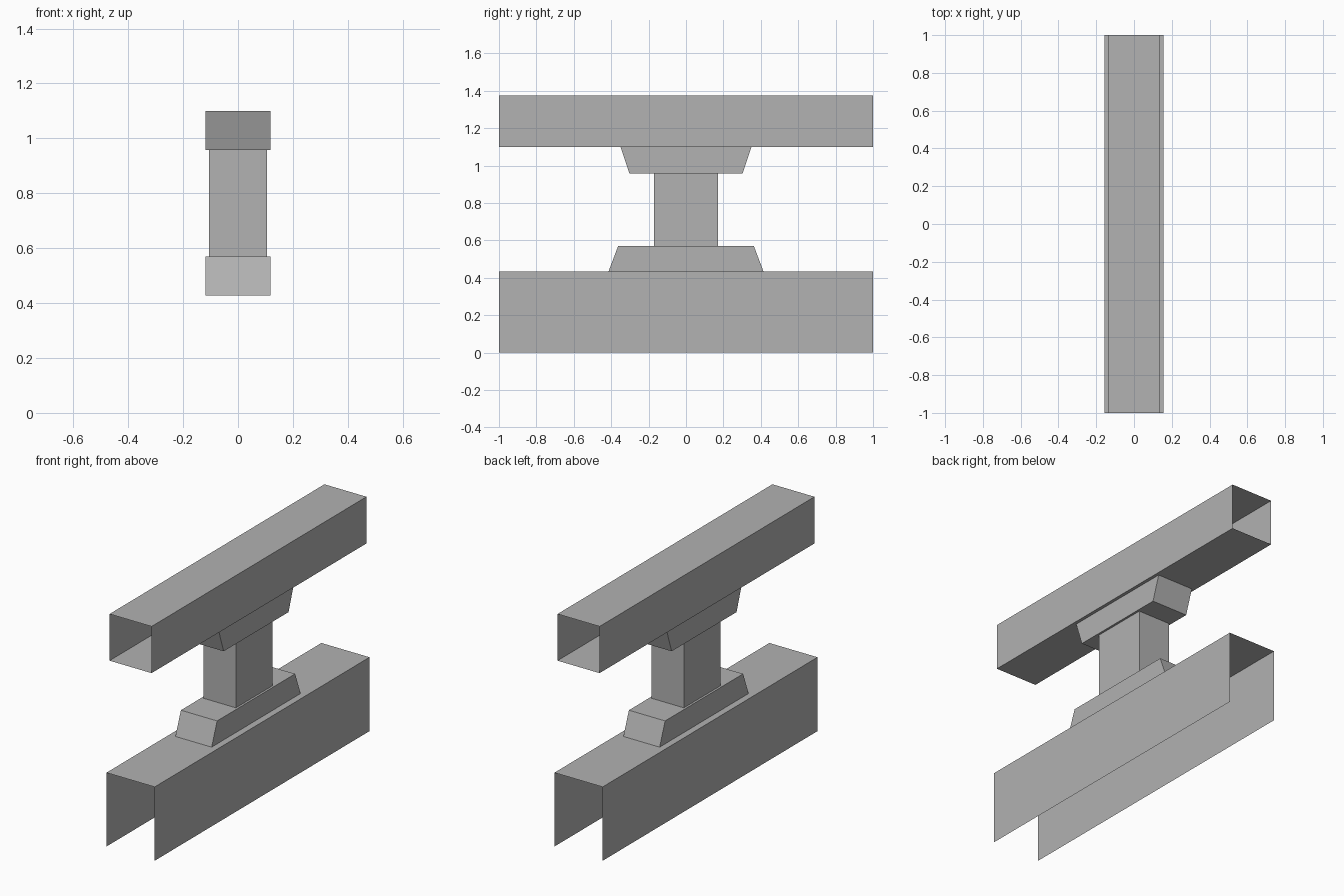
import bpy
import bmesh

cube = bpy.data.objects.get("Cube")
if cube:
    bpy.data.objects.remove(cube, do_unlink=True)

grey = bpy.data.materials.new("plain grey")
grey.use_nodes = True
grey.diffuse_color = (0.445, 0.445, 0.445, 1)
grey.node_tree.nodes["Principled BSDF"].inputs["Base Color"].default_value = grey.diffuse_color


def finish(bm, name):
    mesh = bpy.data.meshes.new(name)
    bm.to_mesh(mesh)
    bm.free()
    mesh.materials.append(grey)
    obj = bpy.data.objects.new(name, mesh)
    bpy.context.collection.objects.link(obj)
    return obj


def sheet_beam(name, half_width, bottom, top, has_floor):
    """Thin sheet beam along y with open ends, outward normals."""
    bm = bmesh.new()
    profile = [(-half_width, bottom), (-half_width, top),
               (half_width, top), (half_width, bottom)]
    front = [bm.verts.new((x, -1, z)) for x, z in profile]
    back = [bm.verts.new((x, 1, z)) for x, z in profile]
    for i in range(4 if has_floor else 3):
        j = (i + 1) % 4
        bm.faces.new((front[i], back[i], back[j], front[j]))
    return finish(bm, name)


def block(name, half_width, bottom, top, bottom_depth, top_depth):
    """Box whose half depth along y differs at the bottom and top."""
    bm = bmesh.new()
    bmesh.ops.create_cube(bm, size=2)
    for v in bm.verts:
        upper = v.co.z > 0
        v.co.x *= half_width
        v.co.y *= top_depth if upper else bottom_depth
        v.co.z = top if upper else bottom
    return finish(bm, name)


# Beams: the lower one is a channel open underneath, the upper a square tube
sheet_beam("lower_channel", 0.157, 0, 0.435, False)
sheet_beam("upper_tube", 0.137, 1.1, 1.375, True)

# Pedestal between the beams
block("lower_saddle", 0.118, 0.427, 0.57, 0.417, 0.363)
block("column", 0.105, 0.57, 0.957, 0.17, 0.17)
block("upper_saddle", 0.118, 0.957, 1.1, 0.302, 0.35)
